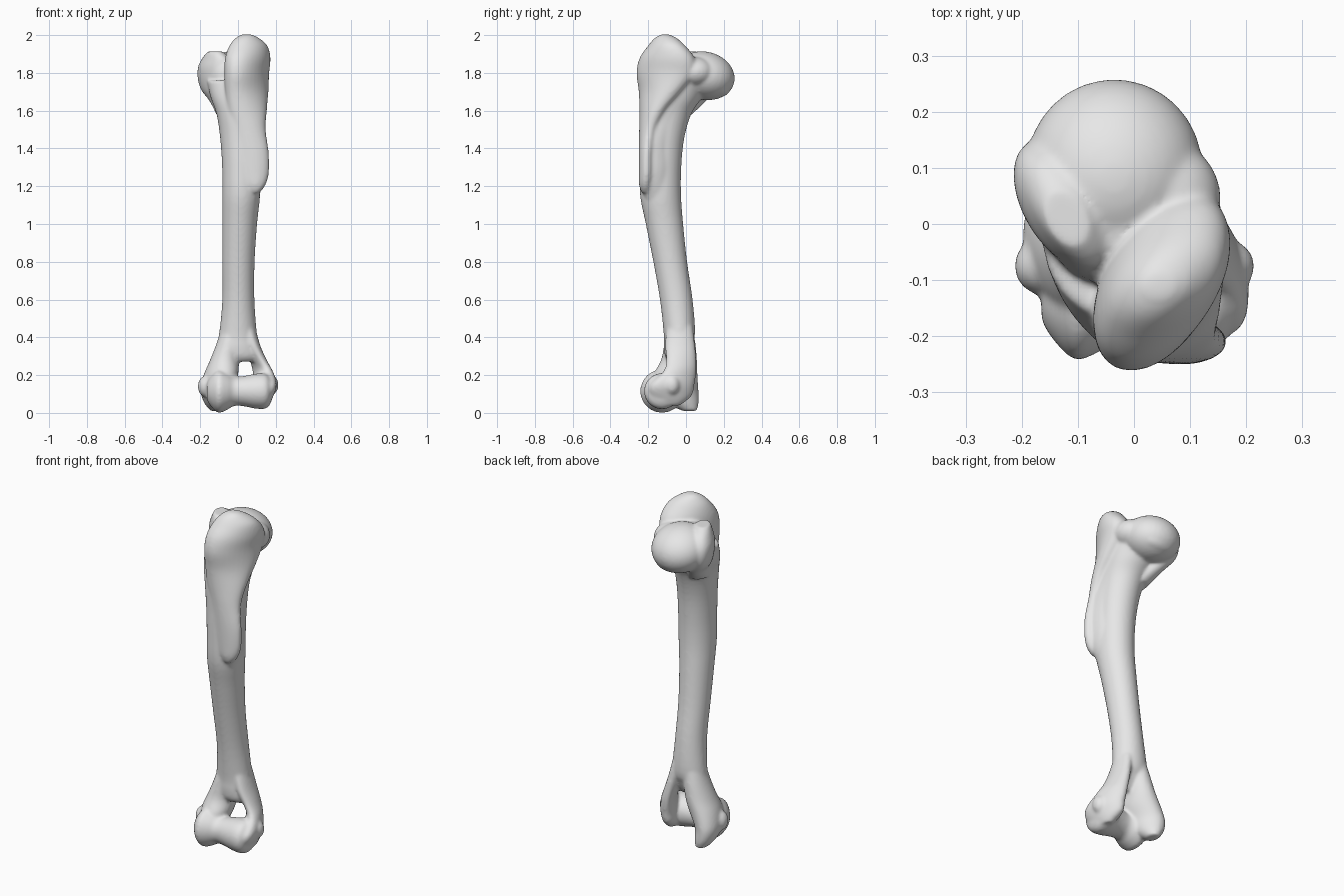
import bpy, bmesh, math
from mathutils import Matrix, Vector

bm = bmesh.new()
SIDES = 36


def skin(rings):
    """Bridge closed rings of points into a capped tube."""
    rows = [[bm.verts.new(p) for p in ring] for ring in rings]
    for a, b in zip(rows, rows[1:]):
        for i in range(SIDES):
            j = (i + 1) % SIDES
            bm.faces.new((a[i], a[j], b[j], b[i]))
    bm.faces.new(rows[0][::-1])
    bm.faces.new(rows[-1])


def refine(rows, steps=4):
    """Smooth interpolation between the given rows of numbers."""
    out = []
    for k in range(len(rows) - 1):
        p1, p2 = rows[k], rows[k + 1]
        p0, p3 = rows[max(k - 1, 0)], rows[min(k + 2, len(rows) - 1)]
        for s in range(steps):
            t = s / steps
            out.append([b + 0.5 * t * (c - a + t * (2 * a - 5 * b + 4 * c - d + t * (3 * (b - c) + d - a)))
                        for a, b, c, d in zip(p0, p1, p2, p3)])
    return out + [rows[-1]]


def loft(sections):
    """Sections: z, x min, x max, y min, y max, skew (diagonal lean of the oval)."""
    rings = []
    for z, x0, x1, y0, y1, skew in refine(sections):
        ring = []
        for i in range(SIDES):
            t = math.tau * i / SIDES
            ring.append(((x0 + x1) / 2 + (x1 - x0) / 2 * math.cos(t),
                         (y0 + y1) / 2 + (y1 - y0) / 2 * math.sin(t + skew), z))
        rings.append(ring)
    skin(rings)


def lathe_x(profile, cy, cz):
    """Profile: x, radius, turned about a sideways axis."""
    skin([[(x, cy + r * math.cos(math.tau * i / SIDES), cz + r * math.sin(math.tau * i / SIDES))
           for i in range(SIDES)] for x, r in refine(profile)])


def blob(center, radii, tilt=0):
    m = Matrix.Translation(center) @ Matrix.Rotation(tilt, 4, 'X') @ Matrix.Diagonal(Vector((*radii, 1)))
    bmesh.ops.create_uvsphere(bm, u_segments=32, v_segments=20, radius=1, matrix=m)


# shaft with its slow S-curve
loft([(0.272, -0.09, 0.09, -0.09, -0.02, 0), (0.30, -0.11, 0.11, -0.11, 0.0, 0),
      (0.35, -0.118, 0.112, -0.117, 0.025, 0), (0.42, -0.10, 0.10, -0.118, 0.048, 0),
      (0.60, -0.083, 0.087, -0.138, 0.035, 0), (0.80, -0.083, 0.088, -0.173, 0.006, 0),
      (1.00, -0.083, 0.101, -0.213, -0.015, 0), (1.15, -0.083, 0.117, -0.243, -0.026, 0),
      (1.30, -0.084, 0.12, -0.245, -0.025, 0), (1.45, -0.094, 0.12, -0.24, -0.01, 0),
      (1.58, -0.113, 0.12, -0.235, 0.027, 0), (1.67, -0.145, 0.125, -0.21, 0.085, 0),
      (1.76, -0.165, 0.13, -0.17, 0.13, 0)])

# flat flank sloping from the crest back to the shaft
loft([(1.12, 0.02, 0.105, -0.21, -0.06, -0.2), (1.22, 0.0, 0.132, -0.24, -0.05, -0.4),
      (1.30, -0.02, 0.14, -0.24, -0.045, -0.4), (1.42, -0.03, 0.138, -0.24, -0.04, -0.4),
      (1.55, -0.03, 0.126, -0.23, -0.01, -0.2), (1.66, -0.03, 0.126, -0.2, 0.04, 0)])

# lateral crest rising into the large tubercle
loft([(1.165, 0.06, 0.115, -0.235, -0.19, 0), (1.205, 0.035, 0.145, -0.248, -0.18, 0),
      (1.27, 0.01, 0.164, -0.25, -0.17, 0), (1.38, -0.01, 0.163, -0.25, -0.165, 0),
      (1.50, -0.03, 0.147, -0.248, -0.145, 0.1), (1.60, -0.055, 0.153, -0.247, -0.10, 0.3),
      (1.70, -0.068, 0.161, -0.25, -0.02, 0.45), (1.80, -0.073, 0.165, -0.262, 0.055, 0.45),
      (1.88, -0.068, 0.172, -0.245, 0.045, 0.45), (1.945, -0.045, 0.155, -0.20, -0.005, 0.4),
      (1.985, -0.012, 0.11, -0.165, -0.05, 0.3), (2.004, 0.02, 0.07, -0.13, -0.09, 0)])

# rounded joint head, its lower lip and the shoulders that blend it in
blob((-0.035, 0.10, 1.785), (0.157, 0.16, 0.127), -0.25)
blob((-0.03, 0.165, 1.735), (0.11, 0.074, 0.064), -0.3)
blob((-0.03, 0.0, 1.78), (0.13, 0.11, 0.11))
blob((0.055, 0.045, 1.805), (0.1, 0.105, 0.08))

# small tubercle on the inner side
loft([(1.57, -0.11, 0.0, -0.12, 0.02, 0), (1.65, -0.15, -0.02, -0.10, 0.105, -0.4),
      (1.71, -0.195, -0.03, -0.085, 0.14, -0.5), (1.77, -0.213, -0.04, -0.08, 0.15, -0.5),
      (1.83, -0.212, -0.04, -0.08, 0.14, -0.5), (1.88, -0.188, -0.05, -0.07, 0.11, -0.5),
      (1.913, -0.16, -0.08, -0.04, 0.06, -0.3)])

# inner column ending in a backward foot
loft([(0.46, -0.085, 0.03, -0.10, 0.035, 0), (0.37, -0.113, 0.02, -0.115, 0.05, 0),
      (0.28, -0.148, 0.006, -0.132, 0.058, 0), (0.20, -0.182, 0.0, -0.172, 0.061, -0.2),
      (0.12, -0.198, -0.035, -0.17, 0.066, -0.3), (0.055, -0.18, -0.06, -0.10, 0.067, -0.2),
      (0.01, -0.145, -0.085, -0.02, 0.058, 0)])

# outer column beside the opening
loft([(0.46, 0.01, 0.09, -0.10, 0.035, 0), (0.36, 0.035, 0.117, -0.112, 0.048, -0.1),
      (0.28, 0.062, 0.152, -0.105, 0.055, -0.4), (0.22, 0.078, 0.185, -0.12, 0.055, -0.6),
      (0.15, 0.08, 0.205, -0.19, 0.045, -0.5), (0.09, 0.08, 0.188, -0.19, 0.03, -0.4),
      (0.04, 0.10, 0.16, -0.15, -0.03, 0)])

# grooved hinge roller
lathe_x([(-0.165, 0.045), (-0.145, 0.078), (-0.105, 0.115), (-0.06, 0.1), (-0.02, 0.078),
         (0.03, 0.08), (0.09, 0.092), (0.14, 0.094), (0.165, 0.078), (0.178, 0.05)], -0.127, 0.115)

# side knobs of the lower joint
blob((-0.167, -0.075, 0.14), (0.046, 0.05, 0.058))
blob((0.17, -0.075, 0.148), (0.045, 0.045, 0.055))

bmesh.ops.recalc_face_normals(bm, faces=bm.faces)
mesh = bpy.data.meshes.new("long_bone")
bm.to_mesh(mesh)
bm.free()
bone = bpy.data.objects.new("long_bone", mesh)
bpy.context.collection.objects.link(bone)

# one shared grey material
grey = bpy.data.materials.new("light_grey")
grey.diffuse_color = (0.8, 0.8, 0.8, 1)
mesh.materials.append(grey)

# fuse all parts into one skin and soften the joins
fuse = bone.modifiers.new("fuse", 'REMESH')
fuse.mode = 'VOXEL'
fuse.voxel_size = 0.008
fuse.use_smooth_shade = True
soften = bone.modifiers.new("soften", 'SMOOTH')
soften.factor = 0.5
soften.iterations = 10
